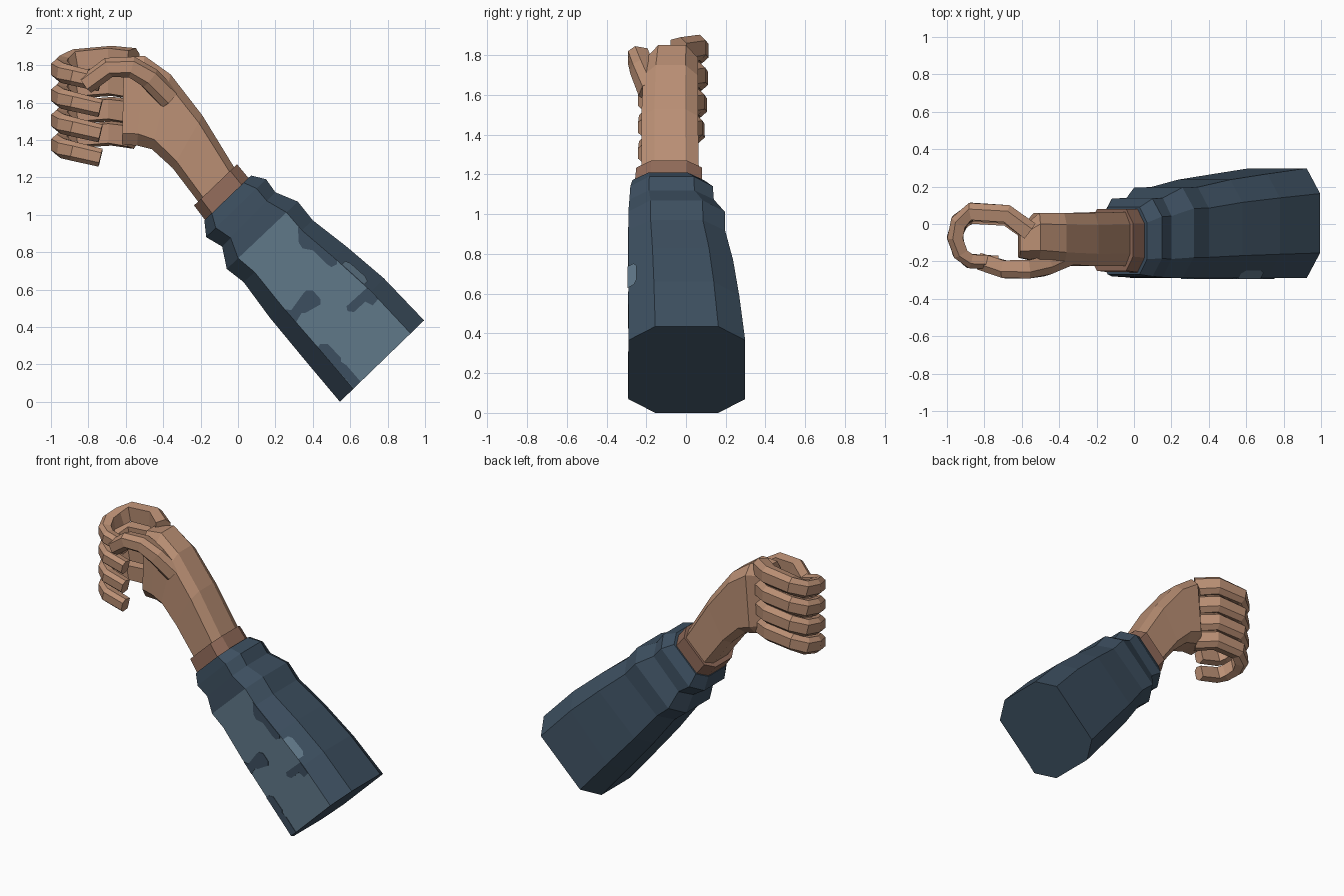
import bpy, bmesh
from mathutils import Vector

cube = bpy.data.objects.get("Cube")
if cube:
    bpy.data.objects.remove(cube)


def material(name, rgb):
    m = bpy.data.materials.new(name)
    m.use_nodes = True
    m.diffuse_color = (*rgb, 1)
    m.node_tree.nodes["Principled BSDF"].inputs["Base Color"].default_value = (*rgb, 1)
    return m


skin = material("skin", (0.49, 0.275, 0.175))
dark_skin = material("dark skin", (0.28, 0.145, 0.10))
cloth = material("dark blue cloth", (0.046, 0.078, 0.116))
patch = material("pale blue cloth", (0.118, 0.188, 0.25))


def make_object(name, bm, mats):
    bmesh.ops.recalc_face_normals(bm, faces=bm.faces)
    mesh = bpy.data.meshes.new(name)
    bm.to_mesh(mesh)
    bm.free()
    for m in mats:
        mesh.materials.append(m)
    ob = bpy.data.objects.new(name, mesh)
    bpy.context.collection.objects.link(ob)
    return ob


def loft(name, rings, mats, rule=None):
    """Skin a list of equal-length rings and cap both ends."""
    bm = bmesh.new()
    loops = [[bm.verts.new(p) for p in ring] for ring in rings]
    n = len(loops[0])
    for i, (lo, hi) in enumerate(zip(loops, loops[1:])):
        for k in range(n):
            f = bm.faces.new((lo[k], lo[(k + 1) % n], hi[(k + 1) % n], hi[k]))
            if rule:
                f.material_index = rule(i, k)
    bm.faces.new(loops[0])
    bm.faces.new(loops[-1])
    return make_object(name, bm, mats)


def octagon(ax, az, bx, bz, y0, y1, cut=0.16):
    """Chamfered ring spanning the line A-B across the arm and y0-y1 in depth."""
    a, b = Vector((ax, 0, az)), Vector((bx, 0, bz))
    w = (y1 - y0) * 0.23
    corners = [(0, y0 + w), (cut, y0), (1 - cut, y0), (1, y0 + w),
               (1, y1 - w), (1 - cut, y1), (cut, y1), (0, y1 - w)]
    return [a.lerp(b, t) + Vector((0, y, 0)) for t, y in corners]


# Sleeve: octagonal tube with folds towards the wrist, pale front panel
sleeve_rings = [octagon(*r) for r in (
    (0.545, 0.00, 0.995, 0.435, -0.29, 0.298),
    (0.36, 0.22, 0.78, 0.66, -0.29, 0.268),
    (0.17, 0.45, 0.58, 0.83, -0.29, 0.237),
    (0.03, 0.64, 0.40, 0.97, -0.29, 0.197),
    (-0.06, 0.71, 0.32, 1.07, -0.29, 0.195),
    (-0.085, 0.83, 0.20, 1.12, -0.285, 0.14),
    (-0.17, 0.88, 0.15, 1.19, -0.28, 0.135),
    (-0.18, 0.97, 0.07, 1.21, -0.27, 0.09))]
loft("sleeve", sleeve_rings, [cloth, patch],
     lambda i, k: 1 if k == 1 and i < 4 else 0)


# Dark blotches: thin plates on the flat front panel
def plate(name, outline, mat):
    bm = bmesh.new()
    face = bm.faces.new([bm.verts.new((x, -0.289, z)) for x, z in outline])
    ext = bmesh.ops.extrude_face_region(bm, geom=[face])["geom"]
    bmesh.ops.translate(bm, vec=(0, -0.004, 0),
                        verts=[v for v in ext if isinstance(v, bmesh.types.BMVert)])
    return make_object(name, bm, [mat])


blotches = {
    "upper": [(0.32, 0.935), (0.325, 0.85), (0.345, 0.82), (0.40, 0.81),
              (0.47, 0.74), (0.50, 0.72), (0.53, 0.735), (0.53, 0.755)],
    "lower": [(0.25, 0.495), (0.285, 0.49), (0.35, 0.58), (0.365, 0.595),
              (0.40, 0.595), (0.44, 0.55), (0.44, 0.52), (0.36, 0.475),
              (0.34, 0.475), (0.31, 0.425)],
    "edge": [(0.58, 0.51), (0.585, 0.485), (0.62, 0.48), (0.68, 0.535),
             (0.72, 0.515), (0.75, 0.55), (0.69, 0.61)],
    "hem": [(0.427, 0.29), (0.44, 0.31), (0.48, 0.31), (0.55, 0.235),
            (0.55, 0.215), (0.58, 0.195), (0.655, 0.108), (0.62, 0.072)],
}
for label, outline in blotches.items():
    plate("sleeve_blotch_" + label, outline, cloth)

# Pale spot that wraps over the front chamfer of the sleeve
r1, r2 = sleeve_rings[1], sleeve_rings[2]
bm = bmesh.new()
spot = []
for s, t in ((0.2, 0), (0.2, 0.25), (0.3, 0.36), (0.7, 0.36), (0.8, 0.25), (0.8, 0)):
    p = r1[2].lerp(r2[2], s).lerp(r1[3].lerp(r2[3], s), t)
    spot.append(bm.verts.new(p + Vector((0.003, -0.004, 0.003))))
bm.faces.new(spot)
make_object("sleeve_pale_spot", bm, [patch])

# Wrist band
loft("wrist_band", [octagon(*r) for r in (
    (-0.16, 0.95, 0.07, 1.18, -0.26, 0.08),
    (-0.235, 1.05, -0.005, 1.27, -0.25, 0.08))], [dark_skin])

# Forearm and palm
loft("palm", [octagon(*r, 0.13) for r in (
    (-0.19, 1.04, 0.00, 1.22, -0.225, 0.065),
    (-0.35, 1.25, -0.19, 1.53, -0.225, 0.06),
    (-0.46, 1.35, -0.36, 1.75, -0.215, 0.06),
    (-0.54, 1.37, -0.50, 1.85, -0.20, 0.06),
    (-0.62, 1.375, -0.61, 1.84, -0.18, -0.03))], [skin])


def digit(name, path, wide, tall, taper):
    """Six-sided finger swept along a path, chamfered on its outer side."""
    section = [(-1, -0.8), (0.3, -1), (1, -0.55), (1, 0.55), (0.3, 1), (-1, 0.8)]
    pts = [Vector(p) for p in path]
    rings = []
    for i, p in enumerate(pts):
        d = (pts[min(i + 1, len(pts) - 1)] - pts[max(i - 1, 0)]).normalized()
        out = d.cross(Vector((0, 0, 1))).normalized()
        up = out.cross(d)
        size = 1 - taper * i / (len(pts) - 1)
        rings.append([p + out * (u * wide * size) + up * (v * tall * size)
                      for u, v in section])
    return loft(name, rings, [skin])


# Four curled fingers sharing one curl, each dropping towards its tip
curl = [(-0.56, -0.035), (-0.68, 0.055), (-0.87, 0.068), (-0.935, 0.015),
        (-0.957, -0.07), (-0.93, -0.155), (-0.88, -0.198), (-0.735, -0.205)]
drop = (0.015, 0, 0.015, 0.045, 0.06, 0.08, 0.095, 0.13)
for name, z, back in (("index", 1.838, 0), ("middle", 1.70, 0.003),
                      ("ring", 1.565, 0.008), ("little", 1.435, 0.02)):
    digit(name + "_finger",
          [(x, y - max(0, back * (y + 0.1) / 0.17), z - dz)
           for (x, y), dz in zip(curl, drop)], 0.05, 0.068, 0.28)

# Thumb arching over the front of the fist
digit("thumb", [(-0.37, -0.18, 1.62), (-0.475, -0.225, 1.73), (-0.57, -0.243, 1.79),
                (-0.69, -0.243, 1.787), (-0.81, -0.205, 1.695)],
      -0.053, 0.062, 0.15)
